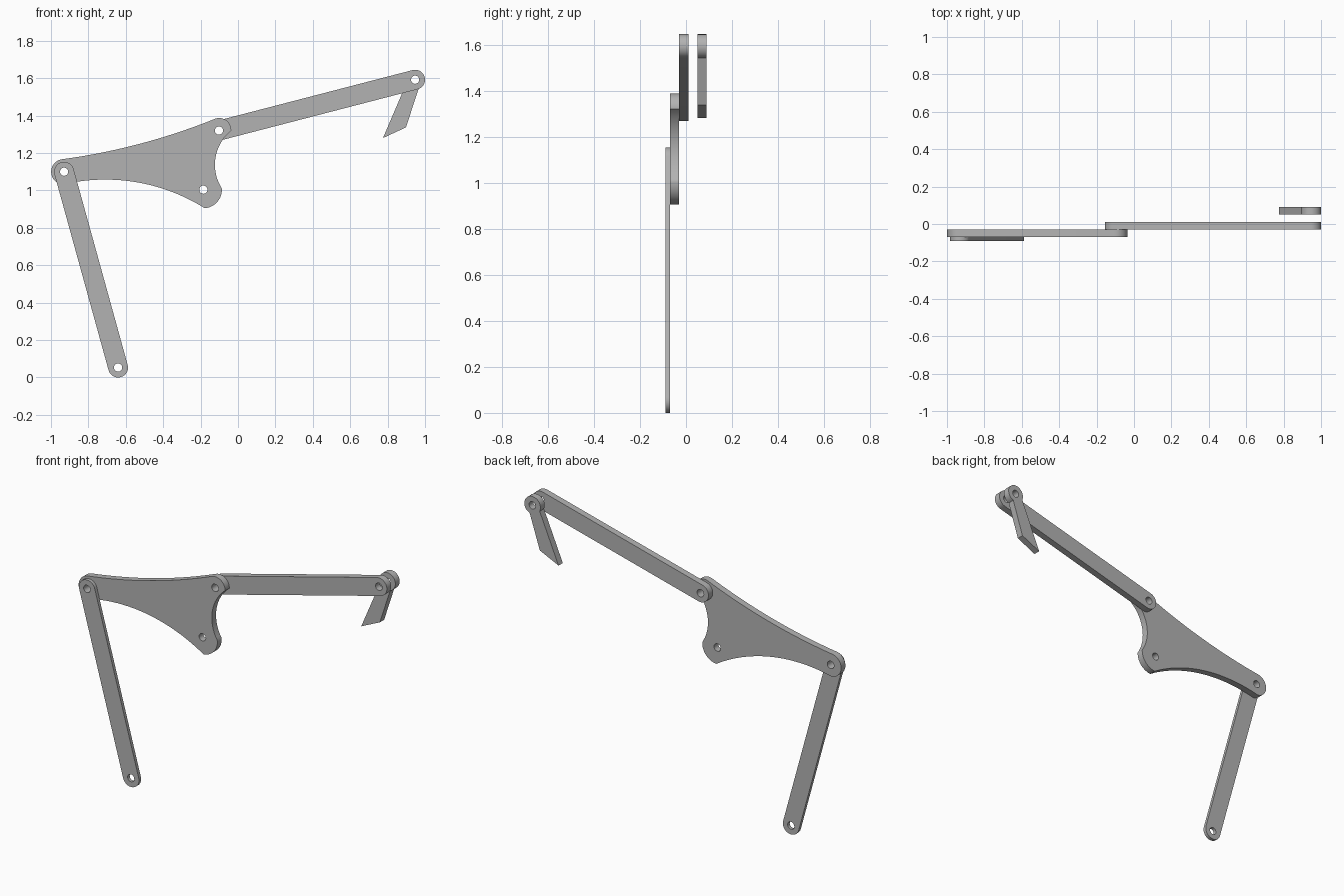
import bpy, bmesh
from math import atan2, cos, sin, pi, radians, tau
from mathutils import Vector as V

if "Cube" in bpy.data.objects:
    bpy.data.objects.remove(bpy.data.objects["Cube"])

steel = bpy.data.materials.new("plain grey")
grey = (0.45, 0.45, 0.45, 1)
steel.use_nodes = True
steel.diffuse_color = grey
steel.node_tree.nodes["Principled BSDF"].inputs["Base Color"].default_value = grey

HOLE = 0.022
END = 0.053


def sweep(c, r, a0, a1, n=20):
    """Points on a circle from angle a0 to a1."""
    return [V((c[0] + r * cos(a0 + (a1 - a0) * i / n),
               c[1] + r * sin(a0 + (a1 - a0) * i / n))) for i in range(n + 1)]


def arc(a, m, b, n=20):
    """Circular arc from a through m to b."""
    a, m, b = V(a), V(m), V(b)
    p, q = m - a, b - a
    d = 2 * p.cross(q)
    c = a + V((q.y * p.length_squared - p.y * q.length_squared,
               p.x * q.length_squared - q.x * p.length_squared)) / d
    start = atan2(*(a - c).yx)
    turn = (atan2(*(b - c).yx) - start) % tau
    if d < 0:
        turn -= tau
    return sweep(c, (a - c).length, start, start + turn, n)


def plate(name, outline, holes, front, back):
    """Flat plate in the xz plane with round holes, from y=front to y=back."""
    curve = bpy.data.curves.new(name, "CURVE")
    curve.dimensions = "2D"
    curve.fill_mode = "BOTH"
    curve.extrude = (back - front) / 2
    for loop in [outline] + [sweep(h, HOLE, 0, tau, 24)[:-1] for h in holes]:
        pts = [p for i, p in enumerate(loop) if (p - loop[i - 1]).length > 1e-4]
        spline = curve.splines.new("POLY")
        spline.points.add(len(pts) - 1)
        for sp, p in zip(spline.points, pts):
            sp.co = (p.x, p.y, 0, 1)
        spline.use_cyclic_u = True
    obj = bpy.data.objects.new(name, curve)
    bpy.context.collection.objects.link(obj)
    obj.rotation_euler.x = pi / 2
    obj.location.y = (front + back) / 2
    bpy.ops.object.select_all(action="DESELECT")
    obj.select_set(True)
    bpy.context.view_layer.objects.active = obj
    bpy.ops.object.convert(target="MESH")
    obj = bpy.context.object
    bm = bmesh.new()
    bm.from_mesh(obj.data)
    bmesh.ops.remove_doubles(bm, verts=bm.verts, dist=1e-5)
    bmesh.ops.recalc_face_normals(bm, faces=bm.faces)
    bm.to_mesh(obj.data)
    bm.free()
    obj.data.materials.clear()
    obj.data.materials.append(steel)
    bpy.ops.object.shade_smooth_by_angle(angle=radians(30))


def link(name, a, b, front, back):
    """Straight bar with rounded ends and a hole at each end."""
    t = atan2(b[1] - a[1], b[0] - a[0])
    outline = sweep(a, END, t + pi / 2, t + 3 * pi / 2) + sweep(b, END, t - pi / 2, t + pi / 2)
    plate(name, outline, [a, b], front, back)


# Pivot positions
tail, head, lobe = (-0.93, 1.10), (-0.102, 1.32), (-0.185, 1.004)
foot, tip = (-0.641, END), (0.947, 1.592)

# Straight links
link("lower_link", tail, foot, -0.09, -0.07)
link("upper_link", head, tip, -0.03, 0.01)

# Three-pivot rocker plate with curved edges
rocker = (arc((-0.938, 1.167), (-0.53, 1.248), (-0.12, 1.384))
          + arc((-0.12, 1.384), (-0.056, 1.369), (-0.036, 1.32))
          + arc((-0.036, 1.32), (-0.123, 1.15), (-0.086, 1.01))
          + arc((-0.086, 1.01), (-0.115, 0.934), (-0.178, 0.905))
          + arc((-0.178, 0.905), (-0.715, 1.058), (-0.937, 1.032))
          + arc((-0.937, 1.032), (-0.999, 1.10), (-0.938, 1.167)))
plate("rocker_plate", rocker, [tail, head, lobe], -0.07, -0.03)

# Hooked end piece: round head with a slanted blade
claw = sweep(tip, END, radians(-70), radians(205)) + [V((0.775, 1.28)), V((0.898, 1.337))]
plate("claw", claw, [tip], 0.05, 0.09)
